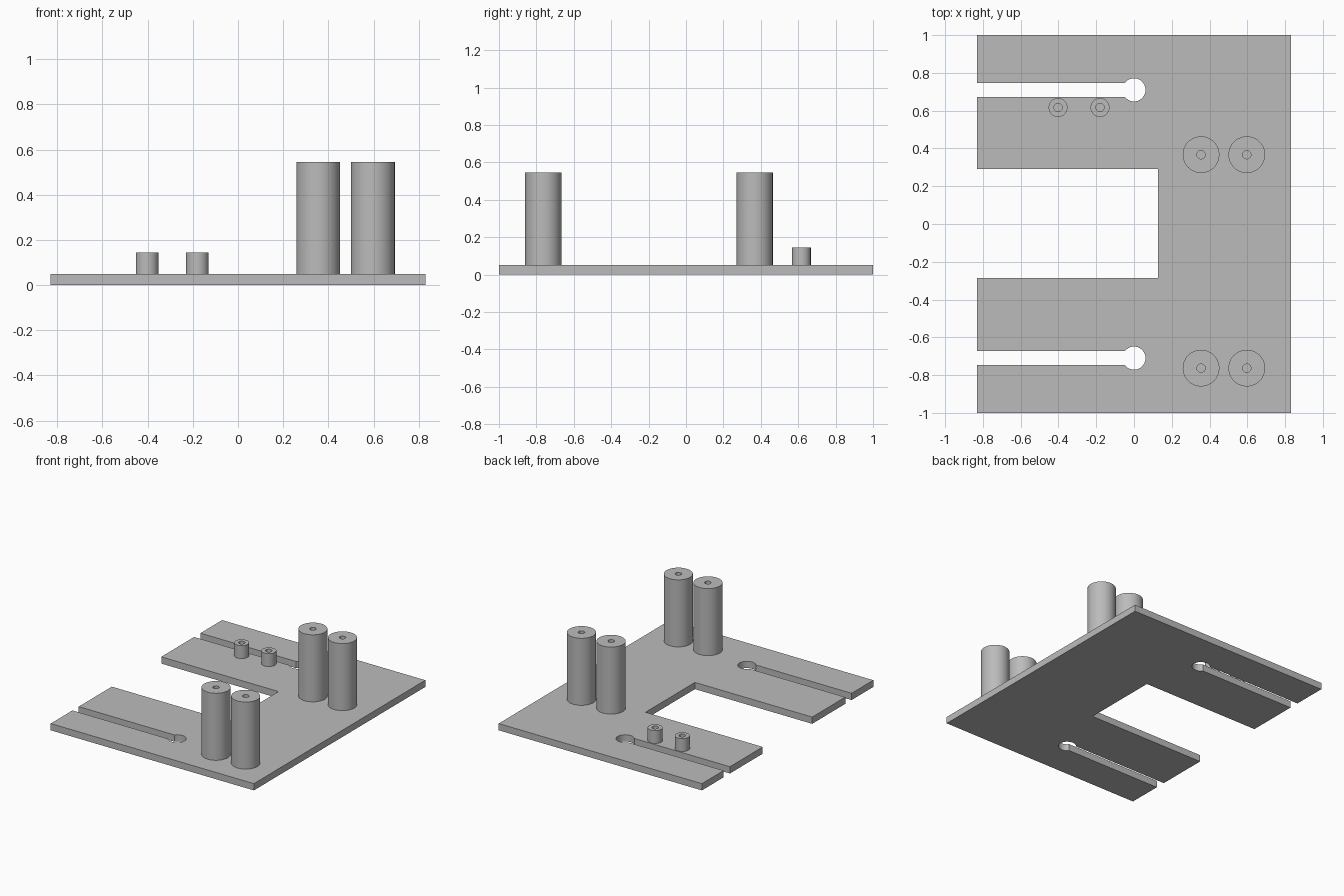
import bpy, bmesh, math

if "Cube" in bpy.data.objects:
    bpy.data.objects.remove(bpy.data.objects["Cube"])

T = 0.05            # plate thickness
SEG = 64

grey = bpy.data.materials.new("plain grey")
grey.diffuse_color = (0.5, 0.5, 0.5, 1)
grey.use_nodes = True
grey.node_tree.nodes["Principled BSDF"].inputs["Base Color"].default_value = grey.diffuse_color


def finish(name, bm, loc=(0, 0, 0)):
    bmesh.ops.recalc_face_normals(bm, faces=bm.faces)
    me = bpy.data.meshes.new(name)
    bm.to_mesh(me)
    bm.free()
    me.materials.append(grey)
    ob = bpy.data.objects.new(name, me)
    ob.location = loc
    bpy.context.collection.objects.link(ob)
    bpy.ops.object.select_all(action='DESELECT')
    ob.select_set(True)
    bpy.context.view_layer.objects.active = ob
    bpy.ops.object.shade_smooth_by_angle(angle=math.radians(30))
    return ob


def keyhole(side):
    """Keyhole slot outline, from its lower lip round the hole to its upper lip."""
    cy, r, half = 0.71 * side, 0.061, 0.037
    a = math.pi - math.asin(half / r)
    arc = [(r * math.cos(t), cy + r * math.sin(t))
           for t in (-a + 2 * a * i / 40 for i in range(41))]
    return [(-0.83, cy - half)] + arc + [(-0.83, cy + half)]


# Base plate: rectangle with a square notch and two keyhole slots
outline = [(0.83, 1), (0.83, -1), (-0.83, -1)] + keyhole(-1)
outline += [(-0.83, -0.287), (0.128, -0.287), (0.128, 0.29), (-0.83, 0.29)]
outline += keyhole(1) + [(-0.83, 1)]
bm = bmesh.new()
face = bm.faces.new([bm.verts.new((x, y, 0)) for x, y in outline])
top = bmesh.ops.extrude_face_region(bm, geom=[face])["geom"]
bmesh.ops.translate(bm, vec=(0, 0, T),
                    verts=[v for v in top if isinstance(v, bmesh.types.BMVert)])
bmesh.ops.triangulate(bm, faces=[f for f in bm.faces if len(f.verts) > 4])
finish("base_plate", bm)


def post(name, x, y, radius, height, bore=0.022):
    """Round post standing on the plate, with a blind bore from the top."""
    bm = bmesh.new()
    rings = []
    for r, z in ((radius, 0), (radius, height), (bore, height), (bore, 0)):
        rings.append([bm.verts.new((r * math.cos(2 * math.pi * i / SEG),
                                    r * math.sin(2 * math.pi * i / SEG), z))
                      for i in range(SEG)])
    for k in range(4):
        a, b = rings[k], rings[(k + 1) % 4]
        for i in range(SEG):
            j = (i + 1) % SEG
            bm.faces.new((a[i], a[j], b[j], b[i]))
    finish(name, bm, (x, y, T))


# Tall posts in two pairs
for row, y in (("front", -0.763), ("back", 0.367)):
    for side, x in (("left", 0.355), ("right", 0.597)):
        post(f"tall_post_{row}_{side}", x, y, 0.097, 0.495)

# Short standoffs beside the back slot
for side, x in (("left", -0.402), ("right", -0.18)):
    post(f"standoff_{side}", x, 0.617, 0.05, 0.095)
